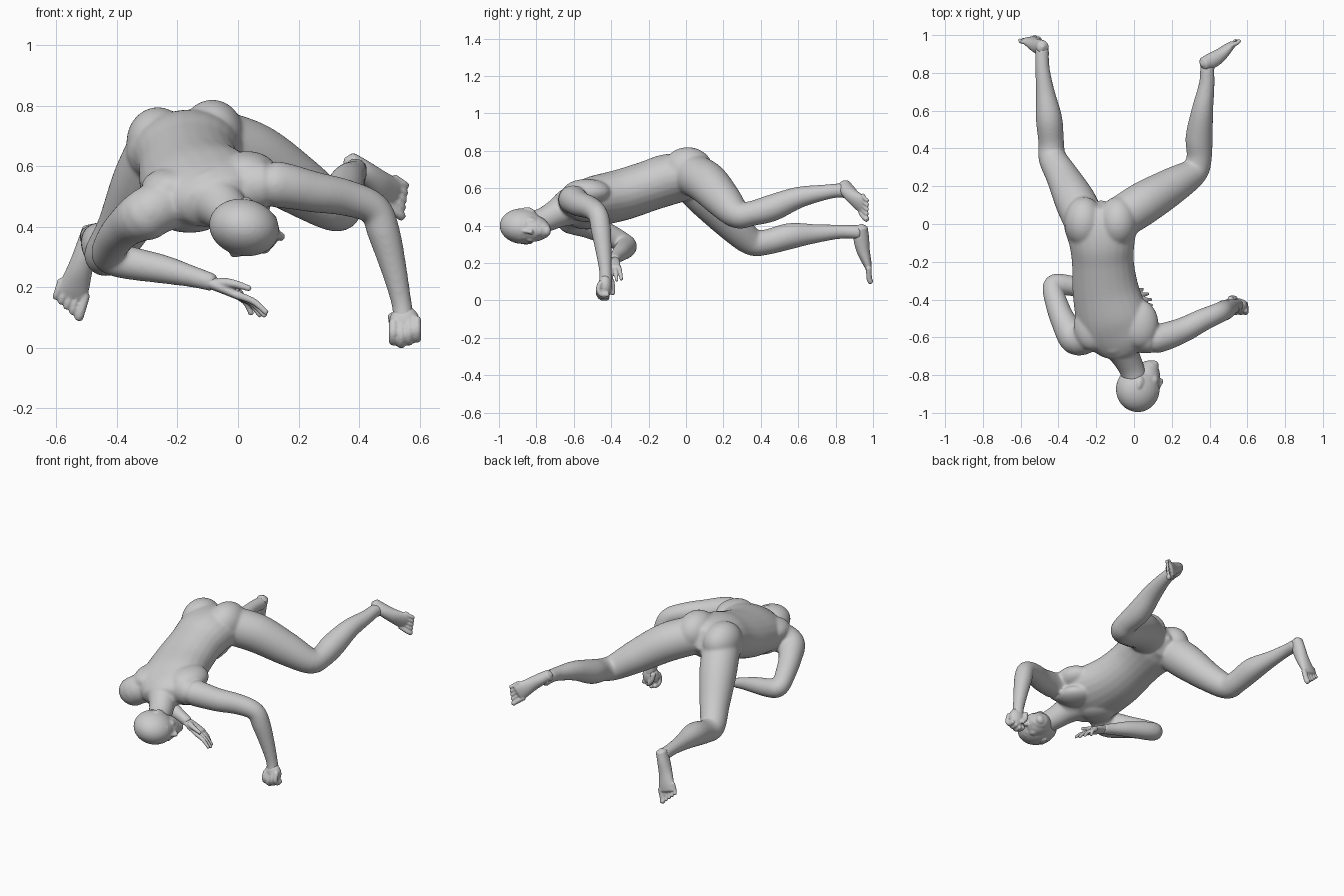
import bpy, bmesh
from math import cos, sin, pi
from mathutils import Vector, Matrix

bm = bmesh.new()


def spline(pts, steps=5):
    """Catmull-Rom through stations of equal-length tuples."""
    pts = [Vector(p) for p in pts]
    out = []
    for i in range(len(pts) - 1):
        a, b, c, d = pts[max(i - 1, 0)], pts[i], pts[i + 1], pts[min(i + 2, len(pts) - 1)]
        for k in range(steps):
            t = k / steps
            out.append(0.5 * (2 * b + (c - a) * t + (2 * a - 5 * b + 4 * c - d) * t * t
                              + (3 * b - a - 3 * c + d) * t ** 3))
    return out + [pts[-1]]


def loft(stations, u0=(1, 0, 0), u1=None, sides=24, grow=0.0):
    """Rounded tube through (x, y, z, half width[, half thickness]); width lies along u."""
    st = spline([(*s, s[3]) if len(s) == 4 else s for s in stations])
    u0, u1 = Vector(u0), Vector(u1 or u0)
    rings, n = [], len(st)
    for i, s in enumerate(st):
        c = Vector(s[:3])
        t = (Vector(st[min(i + 1, n - 1)][:3]) - Vector(st[max(i - 1, 0)][:3])).normalized()
        nrm = t.cross(u0.lerp(u1, i / (n - 1))).normalized()
        u = nrm.cross(t)
        rings.append([bm.verts.new(c + u * (s[3] + grow) * cos(2 * pi * k / sides)
                                   + nrm * (s[4] + grow) * sin(2 * pi * k / sides)) for k in range(sides)])
        if i in (0, n - 1):
            tip = bm.verts.new(c + t * min(s[3], s[4]) * (0.6 if i else -0.6))
            for k in range(sides):
                bm.faces.new((rings[-1][k], rings[-1][(k + 1) % sides], tip))
    for a, b in zip(rings, rings[1:]):
        for k in range(sides):
            j = (k + 1) % sides
            bm.faces.new((a[k], a[j], b[j], b[k]))


def blob(center, radii, basis=None):
    """Ellipsoid, optionally turned into a local frame."""
    m = Matrix.Translation(center) @ (basis or Matrix.Identity(3)).to_4x4() @ Matrix.Diagonal((*radii, 1))
    bmesh.ops.create_uvsphere(bm, u_segments=28, v_segments=18, radius=1, matrix=m)


def finish(name, voxel, rounds):
    """Fuse the collected pieces into one smooth skin and start afresh."""
    global bm
    bmesh.ops.recalc_face_normals(bm, faces=bm.faces)
    mesh = bpy.data.meshes.new(name)
    bm.to_mesh(mesh)
    bm.free()
    bm = bmesh.new()
    ob = bpy.data.objects.new(name, mesh)
    bpy.context.collection.objects.link(ob)
    skin = ob.modifiers.new("fuse", 'REMESH')
    skin.mode, skin.voxel_size, skin.use_smooth_shade = 'VOXEL', voxel, True
    soft = ob.modifiers.new("soften", 'SMOOTH')
    soft.factor, soft.iterations = .5, rounds


# torso, rolled so the right shoulder sits lower than the left
loft([(-.175, .07, .655, .13, .10), (-.175, 0, .66, .195, .125), (-.17, -.1, .645, .175, .137),
      (-.165, -.2, .612, .165, .135), (-.15, -.35, .563, .178, .136), (-.115, -.5, .53, .195, .13),
      (-.085, -.6, .51, .185, .105), (-.065, -.67, .48, .12, .085)], (1, 0, .08), (1, .05, .27))
# buttocks
blob((-.265, .01, .68), (.104, .135, .115))
blob((-.085, .01, .70), (.106, .135, .12))
# shoulder blades, shoulders and chest muscles
blob((-.22, -.54, .53), (.1, .13, .065))
blob((.03, -.53, .58), (.1, .13, .07))
blob((.125, -.605, .54), (.08, .078, .072))
blob((-.30, -.61, .44), (.085, .085, .085))
blob((-.16, -.53, .425), (.1, .1, .045))
blob((.01, -.53, .47), (.1, .1, .05))
# neck
loft([(-.09, -.62, .50, .10), (-.05, -.69, .465, .076), (-.015, -.76, .43, .065), (.01, -.83, .41, .062)],
     grow=.003)
# right and left leg, hip to ankle
loft([(-.255, .0, .66, .105), (-.31, .12, .54, .105), (-.38, .255, .395, .083), (-.432, .35, .315, .07),
      (-.438, .43, .312, .064), (-.45, .56, .345, .066), (-.47, .70, .358, .046),
      (-.485, .83, .368, .034), (-.487, .93, .365, .034)], grow=.004)
loft([(-.09, .02, .68, .108), (.05, .11, .63, .11), (.2, .2, .535, .094), (.315, .275, .46, .072),
      (.345, .35, .465, .063), (.345, .46, .495, .068), (.362, .6, .55, .054), (.385, .74, .578, .038),
      (.388, .82, .588, .034), (.395, .87, .58, .034)], grow=.004)
# left and right arm, shoulder to wrist
loft([(.0, -.59, .53, .085), (.12, -.605, .54, .074), (.25, -.565, .515, .064), (.36, -.51, .495, .056),
      (.45, -.47, .458, .05), (.482, -.455, .38, .05), (.515, -.44, .26, .039), (.54, -.43, .15, .03),
      (.548, -.43, .09, .033)], grow=.004)
loft([(-.24, -.59, .475, .085), (-.31, -.61, .44, .08), (-.37, -.52, .40, .064), (-.41, -.42, .355, .056),
      (-.43, -.33, .305, .05), (-.38, -.32, .285, .052), (-.25, -.345, .26, .044), (-.15, -.37, .235, .032),
      (-.08, -.385, .215, .026)], (0, .3, 1), grow=.004)
finish("torso_and_limbs", .0065, 22)

# head: turned so that the face looks toward +x
U = Vector((-.03, -1, .06)).normalized()
F = Vector((.96, 0, -.22))
F = (F - U * F.dot(U)).normalized()
L = U.cross(F)
HEAD = Vector((.022, -.875, .397))
B = Matrix((F, L, U)).transposed()


def face(f, l, u, radii):
    blob(HEAD + B @ Vector((f, l, u)), radii, B)


face(-.002, 0, .0, (.117, .094, .121))
face(.04, 0, -.06, (.075, .070, .088))
face(.055, 0, -.105, (.053, .05, .05))
face(.08, 0, -.135, (.027, .03, .022))
face(.082, 0, .008, (.029, .062, .026))
face(.108, 0, -.083, (.008, .024, .007))
face(.106, 0, -.099, (.008, .021, .008))
face(.122, 0, -.052, (.013, .016, .011))
loft([(*(HEAD + B @ Vector((.105, 0, 0))), .009), (*(HEAD + B @ Vector((.118, 0, -.03))), .010),
      (*(HEAD + B @ Vector((.129, 0, -.05))), .010)], L)
for s in (-1, 1):
    face(.09, s * .034, -.016, (.016, .018, .011))
    face(.072, s * .046, -.05, (.026, .023, .03))
    face(-.008, s * .088, -.03, (.019, .010, .032))
    face(-.016, s * .096, -.02, (.013, .007, .022))
finish("head", .0055, 8)


def foot(heel, toe, across):
    """Foot from heel to toes; 'across' points to the big toe."""
    heel, toe = Vector(heel), Vector(toe)
    d = toe - heel
    w = Vector(across)
    w = (w - d * w.dot(d) / d.length_squared).normalized()
    top = d.cross(w).normalized()
    if top.y > 0:
        top = -top
    prof = [(0, .012, .032, .034), (.2, .02, .036, .042), (.42, .018, .041, .036),
            (.64, .006, .05, .025), (.76, 0, .053, .016)]
    loft([(*(heel + d * f + top * h), a, b) for f, h, a, b in prof], w)
    for i in range(5):
        side = .04 - .0225 * i + (.004 if i == 0 else 0)
        end = 1.0 - .035 * i
        r = .0155 if i == 0 else .0105
        loft([(*(heel + d * f + w * side + top * h), r) for f, h in
              ((.70 - .02 * i, .002), (end - .1, .006), (end - .03, -.001))], w, sides=12)


foot((-.483, .95, .395), (-.572, .985, .10), (.93, .1, -.25))
finish("right_foot", .005, 4)
foot((.36, .858, .618), (.57, .983, .465), (-.49, -.21, -.84))
finish("left_foot", .005, 4)

# left hand, closed into a fist
blob((.55, -.432, .078), (.052, .038, .062))
for i in range(4):
    x, z = .513 + .026 * i, .009 * abs(i - 1) - .004
    loft([(x, -.455, .085 + z, .014), (x, -.468, .045 + z, .015), (x, -.45, .018 + z, .015),
          (x, -.415, .018 + z, .013)], sides=12)
loft([(.51, -.40, .11, .016), (.515, -.392, .07, .014), (.54, -.392, .035, .012)], sides=12)
finish("left_hand", .005, 4)

# right hand, open with spread fingers
loft([(-.10, -.383, .22, .026, .022), (-.045, -.388, .198, .037, .02), (.01, -.39, .172, .041, .015)],
     (.05, .95, .2))
for y0, tip in ((-.42, (.095, -.43, .115)), (-.4, (.09, -.4, .105)),
                (-.378, (.075, -.37, .105)), (-.358, (.045, -.345, .11))):
    base = Vector((-.005, y0, .175))
    tip = Vector(tip)
    mid = base.lerp(tip, .5) + Vector((.006, 0, .008))
    loft([(*base, .0135), (*mid, .0115), (*tip, .0095)], (0, 1, 0), sides=12)
loft([(-.06, -.40, .215, .018), (-.015, -.425, .212, .014), (.04, -.435, .195, .010)], (0, 1, 0), sides=12)
finish("right_hand", .005, 4)
